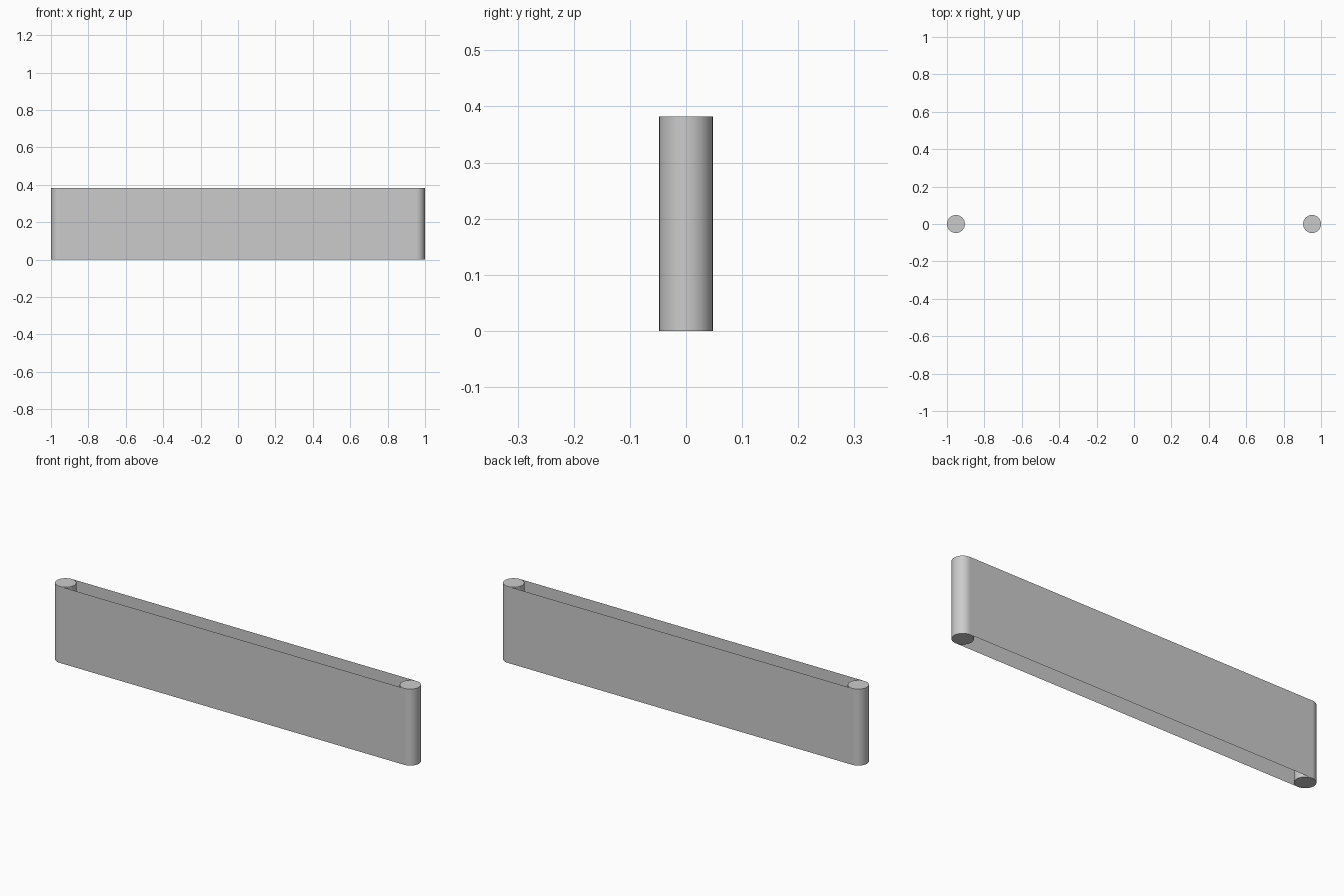
import bpy
import math

if "Cube" in bpy.data.objects:
    bpy.data.objects.remove(bpy.data.objects["Cube"])

R, H, CX = 0.048, 0.382, 0.952


def post(name, x):
    # round end post with flat caps
    bpy.ops.mesh.primitive_cylinder_add(vertices=32, radius=R, depth=H,
                                        location=(x, 0, H / 2))
    bpy.context.object.name = name
    bpy.ops.object.shade_smooth_by_angle(angle=math.radians(40))


def panel(name, side):
    # thin sheet tangent to both posts, normal facing outward
    verts = [(-CX * s, side * R, z) for s, z in
             ((side * -1, H), (side * -1, 0), (side, 0), (side, H))]
    if side < 0:
        verts = [(-CX, -R, 0), (CX, -R, 0), (CX, -R, H), (-CX, -R, H)]
    else:
        verts = [(CX, R, 0), (-CX, R, 0), (-CX, R, H), (CX, R, H)]
    mesh = bpy.data.meshes.new(name)
    mesh.from_pydata(verts, [], [(0, 1, 2, 3)])
    bpy.context.collection.objects.link(bpy.data.objects.new(name, mesh))


post("left_post", -CX)
post("right_post", CX)
panel("front_panel", -1)
panel("back_panel", 1)
